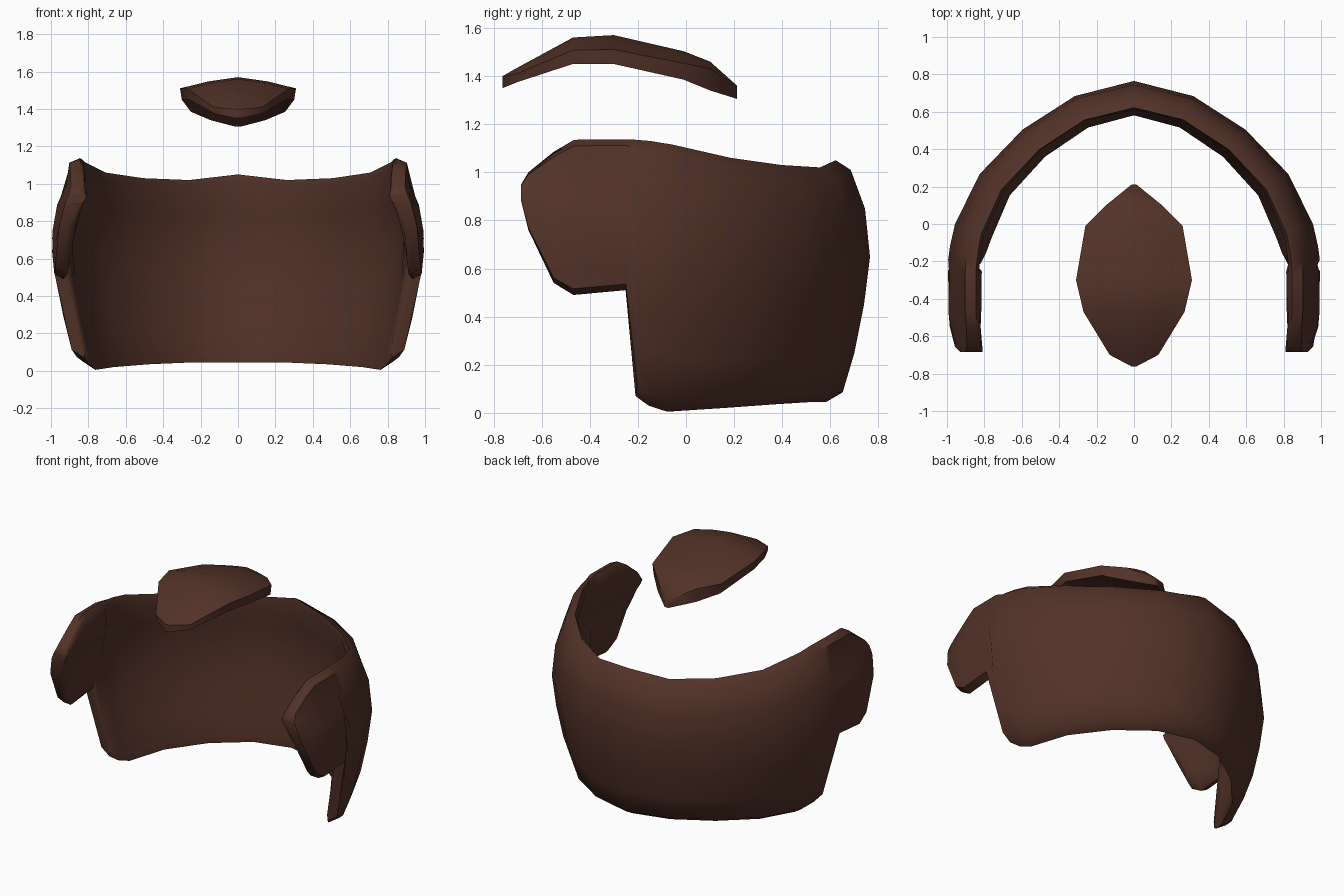
import bpy, bmesh, math
from mathutils import Vector

if "Cube" in bpy.data.objects:
    bpy.data.objects.remove(bpy.data.objects["Cube"])

brown = bpy.data.materials.new("dark brown")
brown.diffuse_color = (0.085, 0.032, 0.021, 1)
brown.use_nodes = True
brown.node_tree.nodes["Principled BSDF"].inputs["Base Color"].default_value = brown.diffuse_color


def loft(name, loops, angle):
    """Skin a row of closed loops into one capped solid."""
    bm = bmesh.new()
    rows = [[bm.verts.new(p) for p in loop] for loop in loops]
    n = len(rows[0])
    for a, b in zip(rows, rows[1:]):
        for i in range(n):
            j = (i + 1) % n
            bm.faces.new((a[i], a[j], b[j], b[i]))
    # end caps as strips between the two sides of the loop
    for r in (rows[0], rows[-1]):
        h = n // 2
        for k in range(h):
            q = [r[k], r[k + 1], r[(n - k - 1) % n], r[(n - k) % n]]
            q = list(dict.fromkeys(q))
            if len(q) > 2:
                bm.faces.new(q)
    bmesh.ops.recalc_face_normals(bm, faces=bm.faces)
    me = bpy.data.meshes.new(name)
    bm.to_mesh(me)
    bm.free()
    me.materials.append(brown)
    ob = bpy.data.objects.new(name, me)
    bpy.context.collection.objects.link(ob)
    bpy.ops.object.select_all(action='DESELECT')
    ob.select_set(True)
    bpy.context.view_layer.objects.active = ob
    bpy.ops.object.shade_smooth_by_angle(angle=math.radians(angle))
    return ob


def lookup(table, v):
    """Piecewise linear interpolation."""
    for (a, fa), (b, fb) in zip(table, table[1:]):
        if v <= b:
            return fa + (fb - fa) * max(0, (v - a) / (b - a))
    return table[-1][1]


# Wraparound band: outer path x, y, bottom z, top z, from back middle to front
half = [(0, .77, .045, 1.05), (.32, .69, .045, 1.02), (.6, .51, .035, 1.03),
        (.83, .27, .02, 1.06), (.96, 0, .005, 1.115), (.985, -.12, .03, 1.13),
        (.995, -.19, .07, 1.135), (1, -.25, .51, 1.137), (1, -.47, .49, 1.135),
        (.99, -.55, .54, 1.085), (.97, -.655, .76, 1.0), (.96, -.685, .88, .95)]
path = [(-x, y, b, t) for x, y, b, t in half[:0:-1]] + half

# how far the outer wall leans inward at each height
lean = [(0, .17), (.1, .11), (.25, .07), (.5, .02), (.7, 0), (.9, .035), (1.02, .09), (1.14, .1)]
# height fraction and wall thickness of the cross-section
wall = [(.04, .07), (.2, .09), (.4, .1), (.6, .1), (.8, .1), (.96, .075)]

loops = []
for i, (x, y, b, t) in enumerate(path):
    p, q = path[max(i - 1, 0)], path[min(i + 1, len(path) - 1)]
    tan = Vector((q[0] - p[0], q[1] - p[1], 0)).normalized()
    if y < -.5:
        tan = Vector((0, math.copysign(1, -x), 0))
    inward = Vector((tan.y, -tan.x, 0))

    def point(f, depth):
        z = b + (t - b) * f
        d = lookup(lean, z) + depth
        return Vector((x, y, z)) + inward * d

    loops.append([point(0, .045)] + [point(f, 0) for f, w in wall] + [point(1, .055)]
                 + [point(f, w) for f, w in wall[::-1]])
loft("wraparound_band", loops, 50)

# Top tuft: y, half width, ridge z, lower edge z
tuft = [(-.762, .012, 1.40, 1.35), (-.70, .13, 1.435, 1.375), (-.47, .27, 1.56, 1.45),
        (-.30, .31, 1.57, 1.45), (-.01, .26, 1.503, 1.385), (.10, .15, 1.46, 1.34),
        (.212, .012, 1.36, 1.305)]
loops = []
for y, w, top, low in tuft:
    k = w / .31
    edge = top - .06 * k
    under = low + .05 * k
    loops.append([(-w * .97, y, low), (-w, y, edge), (-w * .5, y, top - .022 * k), (0, y, top),
                  (w * .5, y, top - .022 * k), (w, y, edge), (w * .97, y, low),
                  (w * .5, y, under - .01 * k), (0, y, under), (-w * .5, y, under - .01 * k)])
loft("top_tuft", loops, 50)
